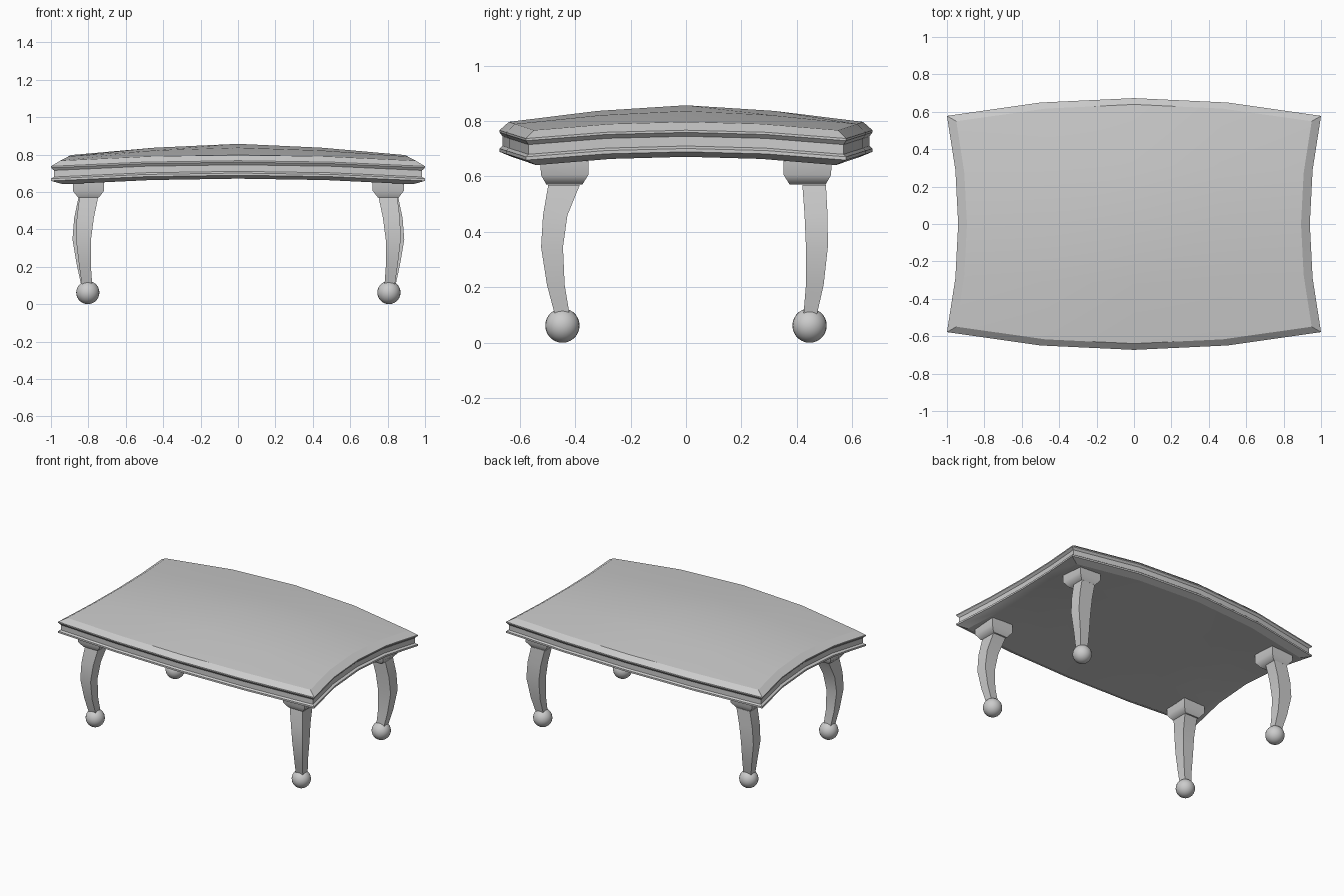
import bpy, bmesh
from mathutils import Vector

if "Cube" in bpy.data.objects:
    bpy.data.objects.remove(bpy.data.objects["Cube"], do_unlink=True)

grey = bpy.data.materials.new("plain grey")
grey.use_nodes = True
colour = (0.6, 0.6, 0.6, 1)
grey.diffuse_color = colour
grey.node_tree.nodes["Principled BSDF"].inputs["Base Color"].default_value = colour


def finish(bm, name, angle):
    bmesh.ops.recalc_face_normals(bm, faces=bm.faces)
    mesh = bpy.data.meshes.new(name)
    bm.to_mesh(mesh)
    bm.free()
    mesh.materials.append(grey)
    obj = bpy.data.objects.new(name, mesh)
    bpy.context.collection.objects.link(obj)
    bpy.ops.object.select_all(action="DESELECT")
    obj.select_set(True)
    bpy.context.view_layer.objects.active = obj
    bpy.ops.object.shade_smooth_by_angle(angle=angle)


def bridge(bm, a, b):
    for i in range(len(a)):
        j = (i + 1) % len(a)
        bm.faces.new((a[i], a[j], b[j], b[i]))


def slab_point(u, v, scale, z, bulge=0):
    """Bowed outline with drooping corners; bulge raises the middle."""
    x = u * (0.94 + 0.06 * v * v) * scale
    y = v * (0.673 - 0.095 * u * u) * scale
    dome = bulge * (1 - abs(u) ** 1.55) * (1 - abs(v) ** 1.55)
    return Vector((x, y, z + dome - 0.03 * (u * v) ** 2))


# Table top: domed surface and flat underside, joined by a grooved moulding
STEPS = [-1, -0.5, 0, 0.5, 1]
BORDER = ([(i, 0) for i in range(4)] + [(4, i) for i in range(4)]
          + [(4 - i, 4) for i in range(4)] + [(0, 4 - i) for i in range(4)])
MOULDING = [(1, 0.767), (1, 0.759), (0.984, 0.745), (0.984, 0.71),
            (1, 0.701), (1, 0.689)]


def surface_grid(bm, scale, z, bulge):
    grid = [[bm.verts.new(slab_point(u, v, scale, z, bulge)) for v in STEPS] for u in STEPS]
    for i in range(4):
        for j in range(4):
            bm.faces.new((grid[i][j], grid[i + 1][j], grid[i + 1][j + 1], grid[i][j + 1]))
    return [grid[i][j] for i, j in BORDER]


bm = bmesh.new()
rings = [surface_grid(bm, 0.95, 0.797, 0.06)]
for scale, z in MOULDING:
    rings.append([bm.verts.new(slab_point(STEPS[i], STEPS[j], scale, z)) for i, j in BORDER])
rings.append(surface_grid(bm, 0.935, 0.671, 0))
for upper, lower in zip(rings, rings[1:]):
    bridge(bm, upper, lower)
finish(bm, "table_top", 0.35)


def stack(name, sx, sy, rows):
    """Four-sided column from rows of z, inner x, outer x, inner y, outer y."""
    bm = bmesh.new()
    loops = []
    for z, x0, x1, y0, y1 in rows:
        corners = ((x0, y0), (x1, y0), (x1, y1), (x0, y1))
        loops.append([bm.verts.new((sx * x + 0.002, sy * y, z)) for x, y in corners])
    for a, b in zip(loops, loops[1:]):
        bridge(bm, a, b)
    bm.faces.new(loops[0])
    bm.faces.new(loops[-1])
    finish(bm, name, 1.0)


# Leg spines: front legs bow more along y, back legs more along x
FRONT = [(0.57, 0.75, 0.85, 0.383, 0.497), (0.46, 0.773, 0.864, 0.428, 0.516),
         (0.345, 0.788, 0.868, 0.444, 0.523), (0.21, 0.789, 0.852, 0.438, 0.502),
         (0.1, 0.781, 0.836, 0.42, 0.473)]
BACK = [(0.57, 0.75, 0.855, 0.42, 0.505), (0.46, 0.775, 0.878, 0.428, 0.511),
        (0.345, 0.79, 0.887, 0.433, 0.512), (0.21, 0.789, 0.864, 0.433, 0.497),
        (0.1, 0.781, 0.84, 0.424, 0.472)]
CAP = [(0.69, 0.717, 0.886, 0.351, 0.525), (0.606, 0.718, 0.885, 0.352, 0.524),
       (0.571, 0.745, 0.858, 0.374, 0.504)]

# Legs with caps and ball feet at the four corners
for sy, end, rows in ((-1, "front", FRONT), (1, "back", BACK)):
    for sx, side in ((-1, "right"), (1, "left")):
        label = end + "_" + side
        stack(label + "_leg", sx, sy, rows)
        stack(label + "_leg_cap", sx, sy, CAP)
        bm = bmesh.new()
        bmesh.ops.create_uvsphere(bm, u_segments=24, v_segments=14, radius=0.062)
        bmesh.ops.translate(bm, verts=bm.verts, vec=(sx * 0.805 + 0.002, sy * 0.446, 0.062))
        finish(bm, label + "_ball_foot", 0.6)
